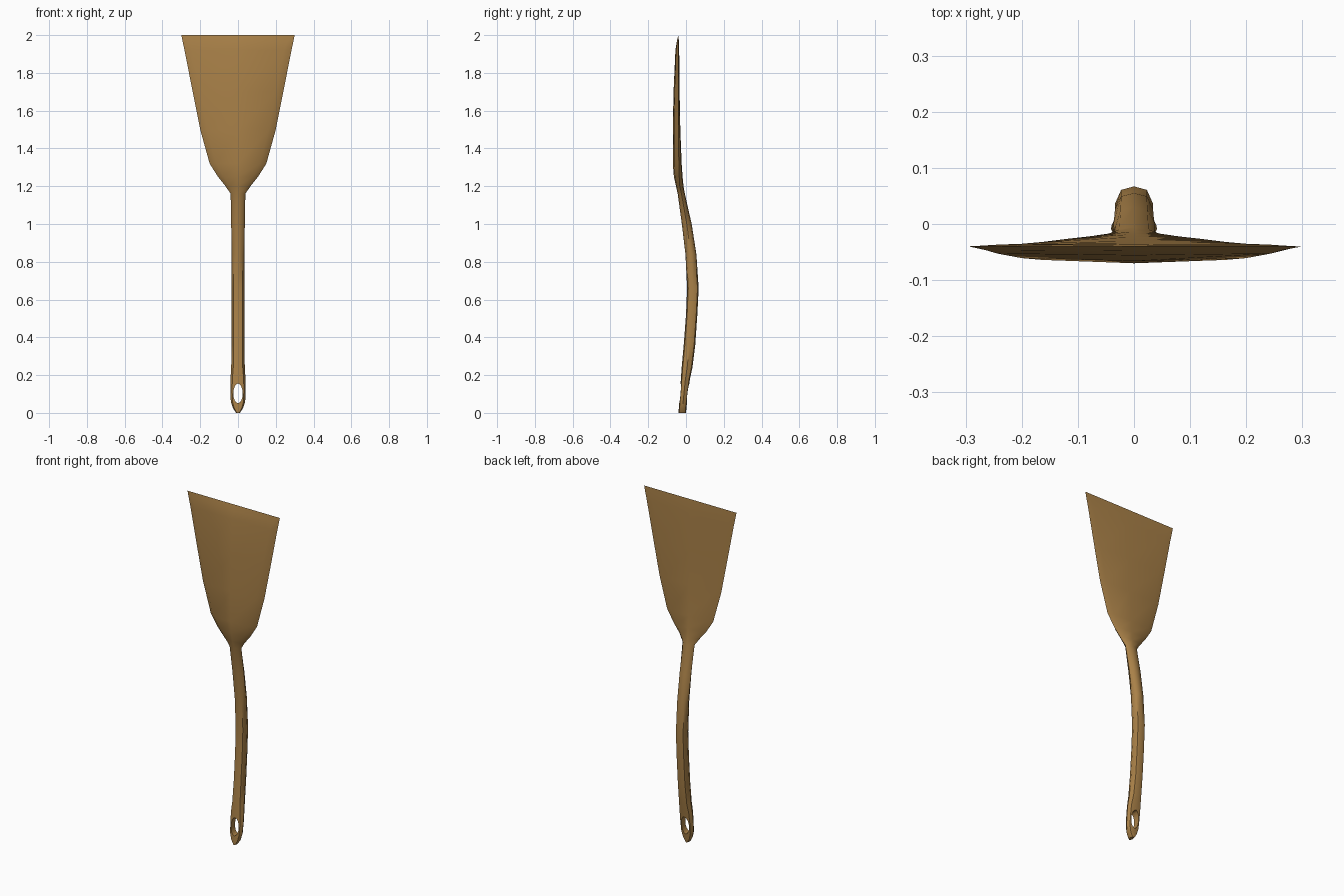
import bpy, bmesh, math

wood = bpy.data.materials.new("warm_brown_wood")
wood.diffuse_color = (0.40, 0.22, 0.065, 1)

# Sections: z, half width, half width of the flat, front y, edge y, back y
sections = [
    (0.00, 0.010, 0.006, -0.040, -0.020, 0.000),
    (0.025, 0.027, 0.020, -0.038, -0.018, 0.002),
    (0.06, 0.038, 0.029, -0.036, -0.015, 0.006),
    (0.12, 0.041, 0.031, -0.031, -0.009, 0.013),
    (0.18, 0.040, 0.030, -0.027, -0.003, 0.021),
    (0.24, 0.036, 0.025, -0.023, 0.006, 0.034),
    (0.36, 0.034, 0.023, -0.012, 0.018, 0.049),
    (0.52, 0.034, 0.023, 0.000, 0.030, 0.060),
    (0.66, 0.034, 0.023, 0.006, 0.036, 0.067),
    (0.84, 0.034, 0.023, -0.003, 0.026, 0.055),
    (1.00, 0.036, 0.024, -0.022, 0.004, 0.030),
    (1.16, 0.039, 0.026, -0.044, -0.024, -0.006),
    (1.20, 0.066, 0.045, -0.053, -0.033, -0.013),
    (1.25, 0.106, 0.076, -0.064, -0.036, -0.018),
    (1.32, 0.150, 0.115, -0.070, -0.038, -0.023),
    (1.50, 0.200, 0.163, -0.070, -0.040, -0.030),
    (1.70, 0.240, 0.200, -0.066, -0.040, -0.034),
    (1.92, 0.283, 0.243, -0.056, -0.040, -0.036),
    (1.97, 0.294, 0.265, -0.048, -0.040, -0.038),
    (2.00, 0.300, 0.285, -0.040, -0.040, -0.040),
]


def ring(bm, z, w, f, yf, ye, yb):
    # Eight-sided section with a thin side edge and slightly domed faces
    cf, cb = yf + (ye - yf) * 0.2, yb + (ye - yb) * 0.2
    pts = [(w, ye), (f, cb), (0, yb), (-f, cb),
           (-w, ye), (-f, cf), (0, yf), (f, cf)]
    return [bm.verts.new((x, y, z)) for x, y in pts]


# Spatula body: handle and blade lofted as one skin
bm = bmesh.new()
rings = [ring(bm, *s) for s in sections]
for a, b in zip(rings, rings[1:]):
    for i in range(8):
        j = (i + 1) % 8
        bm.faces.new((a[i], a[j], b[j], b[i]))
bm.faces.new(rings[0][::-1])
bmesh.ops.remove_doubles(bm, verts=bm.verts, dist=0.0005)
bmesh.ops.recalc_face_normals(bm, faces=bm.faces)
mesh = bpy.data.meshes.new("spatula")
bm.to_mesh(mesh)
bm.free()
mesh.materials.append(wood)
spatula = bpy.data.objects.new("spatula", mesh)
bpy.context.collection.objects.link(spatula)

# Hanging hole through the end of the handle
bpy.ops.mesh.primitive_cylinder_add(vertices=16, radius=1, depth=0.4,
                                    location=(0, 0, 0.103),
                                    rotation=(math.pi / 2, 0, 0))
cutter = bpy.context.object
cutter.name = "hole_cutter"
cutter.scale = (0.025, 0.052, 1)
cutter.hide_render = True
cutter.data.materials.append(wood)
cut = spatula.modifiers.new("hanging_hole", 'BOOLEAN')
cut.operation = 'DIFFERENCE'
cut.solver = 'EXACT'
cut.object = cutter

bpy.ops.object.select_all(action='DESELECT')
spatula.select_set(True)
bpy.context.view_layer.objects.active = spatula
bpy.ops.object.modifier_apply(modifier="hanging_hole")
bpy.data.objects.remove(cutter)
bpy.ops.object.shade_smooth_by_angle(angle=math.radians(50))
